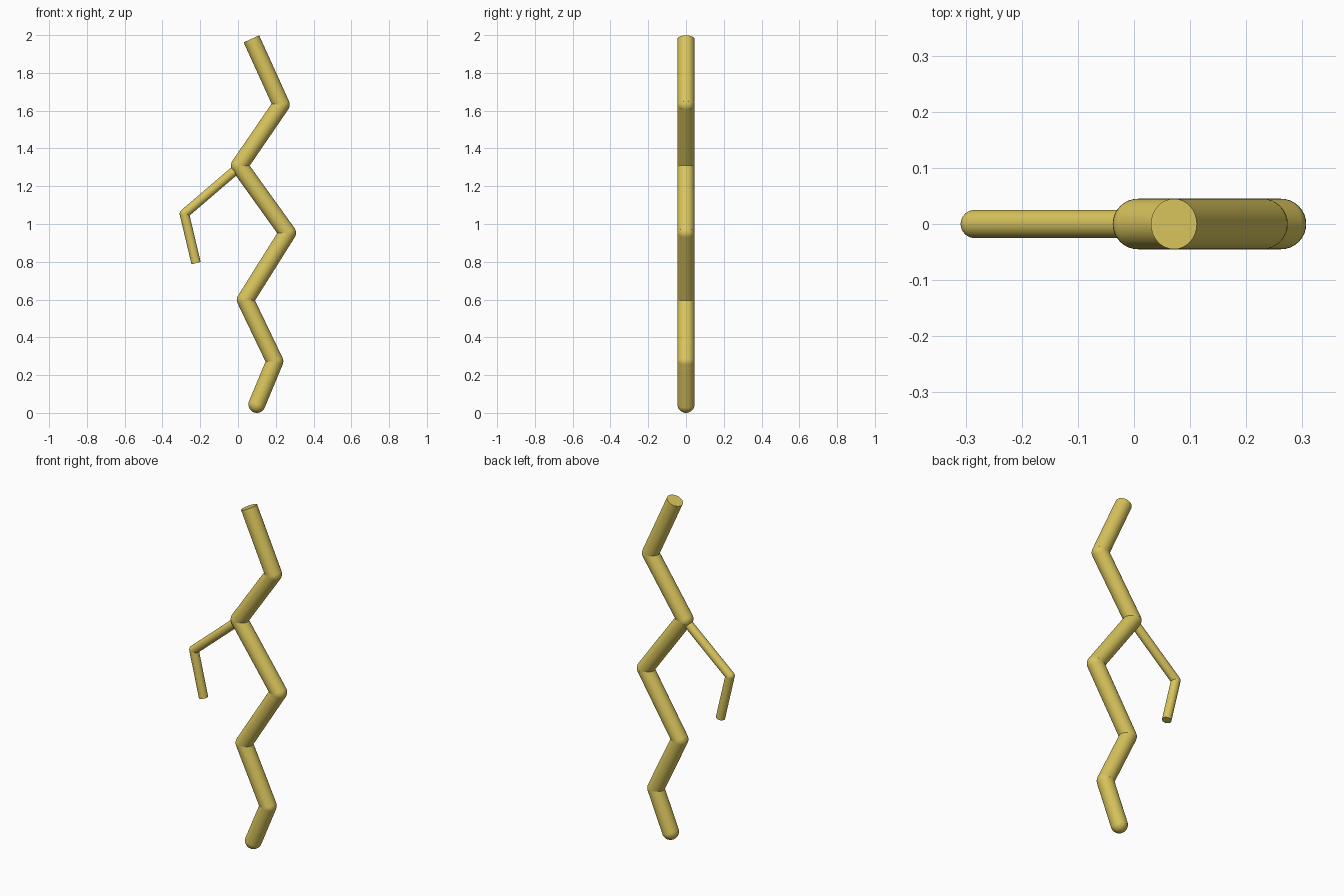
import bpy
from mathutils import Vector

cube = bpy.data.objects.get("Cube")
if cube:
    bpy.data.objects.remove(cube, do_unlink=True)

GOLD = (0.70, 0.56, 0.11, 1)
gold = bpy.data.materials.new("golden yellow")
gold.use_nodes = True
gold.diffuse_color = GOLD
gold.node_tree.nodes["Principled BSDF"].inputs["Base Color"].default_value = GOLD


def finish(name):
    obj = bpy.context.object
    obj.name = name
    obj.data.materials.append(gold)
    bpy.ops.object.shade_smooth_by_angle()


def rod(name, start, end, radius):
    """Capped straight cylinder between two points."""
    axis = end - start
    bpy.ops.mesh.primitive_cylinder_add(
        vertices=32, radius=radius, depth=axis.length, location=(start + end) / 2,
        rotation=axis.to_track_quat("Z", "Y").to_euler())
    finish(name)


def ball(name, centre, radius):
    bpy.ops.mesh.primitive_uv_sphere_add(
        segments=32, ring_count=16, radius=radius, location=centre)
    finish(name)


def zigzag(name, path, radius, first_ball):
    """Rods along an x, z path, with balls at the bends; the last end stays flat."""
    points = [Vector((x, 0, z)) for x, z in path]
    for i, (a, b) in enumerate(zip(points, points[1:])):
        rod(f"{name}_segment_{i + 1}", a, b, radius)
        if i >= first_ball:
            ball(f"{name}_joint_{i + 1}", a, radius)


# Main stem, from the rounded foot to the flat tip
zigzag("stem", [(0.10, 0.045), (0.195, 0.273), (0.039, 0.598), (0.262, 0.953),
                (0.007, 1.308), (0.229, 1.632), (0.071, 1.98)], 0.045, 0)

# Thin side branch, growing out of a stem joint
zigzag("branch", [(0.007, 1.303), (-0.284, 1.054), (-0.222, 0.793)], 0.025, 1)
